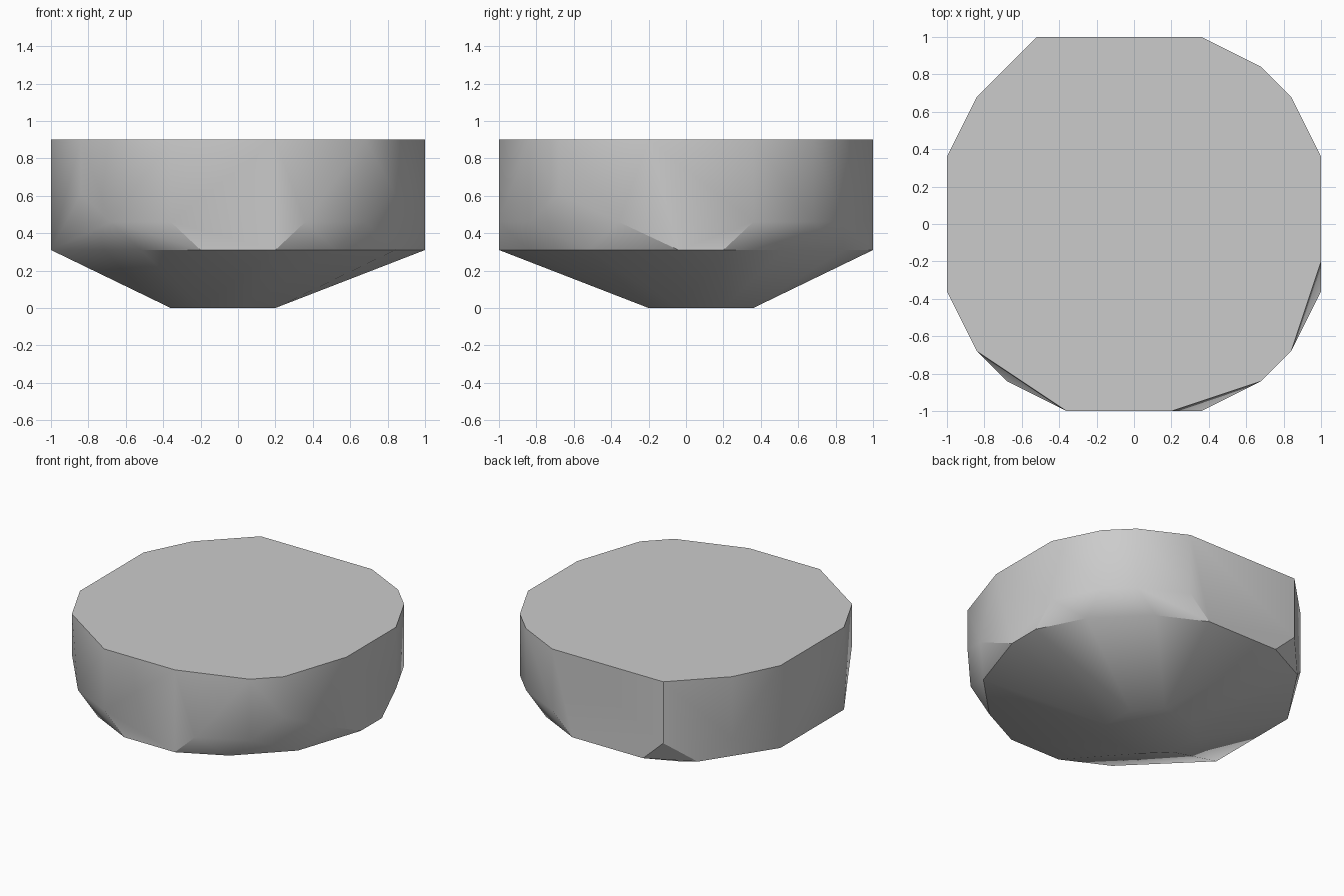
import bpy
import bmesh
import math

default_cube = bpy.data.objects.get("Cube")
if default_cube:
    bpy.data.objects.remove(default_cube, do_unlink=True)

GRID = 0.04  # the stone's corners sit on a regular horizontal grid


def make_material(name, colour):
    material = bpy.data.materials.new(name)
    material.use_nodes = True
    material.diffuse_color = colour
    material.node_tree.nodes["Principled BSDF"].inputs["Base Color"].default_value = colour
    return material


def make_stone(name, layers, material):
    """Wrap a faceted convex skin around horizontal layers of corners."""
    bm = bmesh.new()
    for height, corners in layers:
        for x, y in corners:
            bm.verts.new((x * GRID, y * GRID, height))
    hull = bmesh.ops.convex_hull(bm, input=bm.verts[:])
    unused = {v for v in hull["geom_interior"] + hull["geom_unused"]
              if isinstance(v, bmesh.types.BMVert)}
    bmesh.ops.delete(bm, geom=list(unused), context="VERTS")
    # Merge triangles lying in one plane into whole facets
    bmesh.ops.dissolve_limit(bm, angle_limit=math.radians(1),
                             verts=bm.verts[:], edges=bm.edges[:])
    bmesh.ops.recalc_face_normals(bm, faces=bm.faces[:])
    mesh = bpy.data.meshes.new(name)
    bm.to_mesh(mesh)
    bm.free()
    mesh.materials.append(material)
    stone = bpy.data.objects.new(name, mesh)
    bpy.context.collection.objects.link(stone)
    return stone


# Flat top, with uneven bevelled corners
top = [(-13, 25), (9, 25), (17, 21), (21, 17), (25, 9), (25, -5), (21, -17),
       (17, -21), (5, -25), (-9, -25), (-21, -17), (-25, -9), (-25, 9), (-21, 17)]

# Chipped corners on the front
upper_chips = [(21, -17), (-21, -17)]
lower_chips = [(9, -25), (17, -21), (25, -9), (25, 9), (21, 17), (17, 21), (9, 25),
               (-13, 25), (-21, 17), (-17, -21), (-9, -25)]

# Rim where the wall turns under
rim = [(5, -25), (13, -21), (21, -13), (25, -1), (25, 5), (21, 13), (13, 21), (5, 25),
       (-9, 25), (-17, 21), (-25, 9), (-25, -9), (-13, -21), (-5, -25)]

# Small flat foot
foot = [(-5, -5), (1, -5), (5, -1), (5, 5), (1, 9), (-5, 9), (-9, 5), (-9, -1)]

grey = make_material("stone_grey", (0.6, 0.6, 0.6, 1.0))
stone = make_stone("stone_block", [(0.9, top), (0.61, upper_chips), (0.46, lower_chips),
                                   (0.31, rim), (0.0, foot)], grey)

# Smooth shading that keeps the strong edges crisp
bpy.ops.object.select_all(action="DESELECT")
stone.select_set(True)
bpy.context.view_layer.objects.active = stone
bpy.ops.object.shade_smooth_by_angle(angle=math.radians(30))
